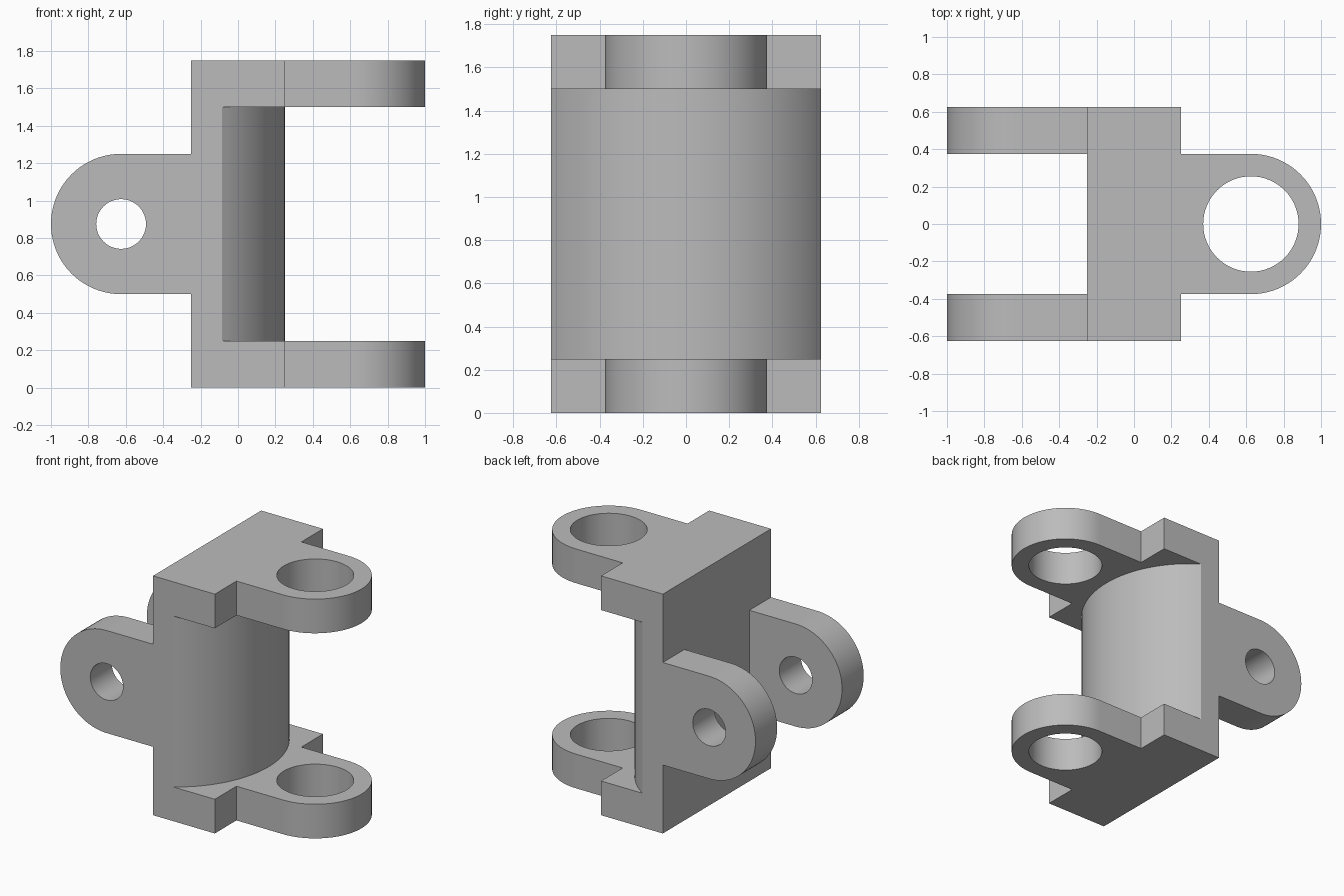
import bpy, bmesh
from math import pi, sin, cos, asin
from mathutils import Matrix, Vector

cube = bpy.data.objects.get("Cube")
if cube:
    bpy.data.objects.remove(cube)

grey = bpy.data.materials.new("cast grey")
grey.use_nodes = True
grey.diffuse_color = (0.5, 0.5, 0.5, 1)
grey.node_tree.nodes["Principled BSDF"].inputs["Base Color"].default_value = (0.5, 0.5, 0.5, 1)

WIDTH, HEIGHT, THICK = 0.625, 1.75, 0.25    # half width, height, lug thickness
LUG_R, LUG_X, BACK = 0.375, 0.625, 0.25     # lug radius, pivot offset, half depth
UPRIGHT = Matrix.Rotation(pi / 2, 4, "X")   # profile plane xy -> xz, extruding to -y


def arc(cx, cy, r, start, end, steps):
    return [(cx + r * cos(start + (end - start) * i / steps),
             cy + r * sin(start + (end - start) * i / steps)) for i in range(steps + 1)]


def prism(name, outline, low, high, turn=Matrix()):
    """Extrude a counter-clockwise outline from low to high, then turn it."""
    bm = bmesh.new()
    face = bm.faces.new([bm.verts.new((x, y, low)) for x, y in outline])
    extruded = bmesh.ops.extrude_face_region(bm, geom=[face], use_keep_orig=True)
    top = [v for v in extruded["geom"] if isinstance(v, bmesh.types.BMVert)]
    bmesh.ops.translate(bm, verts=top, vec=Vector((0, 0, high - low)))
    bmesh.ops.recalc_face_normals(bm, faces=bm.faces)
    bm.transform(turn)
    mesh = bpy.data.meshes.new(name)
    bm.to_mesh(mesh)
    bm.free()
    mesh.materials.append(grey)
    obj = bpy.data.objects.new(name, mesh)
    bpy.context.collection.objects.link(obj)
    return obj


def combine(target, tool, operation):
    """Apply a boolean and discard the tool."""
    mod = target.modifiers.new(operation.lower(), "BOOLEAN")
    mod.operation, mod.object, mod.solver = operation, tool, "EXACT"
    bpy.context.view_layer.objects.active = target
    bpy.ops.object.modifier_apply(modifier=mod.name)
    bpy.data.objects.remove(tool)


# Central web with a bowed front face
bow_r, bow_x = 0.75, -0.5
a = asin(WIDTH / bow_r)
web = [(-BACK, WIDTH), (-BACK, -WIDTH)] + arc(bow_x, 0, bow_r, -a, a, 48)
bracket = prism("joint_bracket", web, THICK / 2, HEIGHT - THICK / 2)

# End plates, each with a rounded lug
plate = ([(-BACK, WIDTH), (-BACK, -WIDTH), (BACK, -WIDTH), (BACK, -LUG_R)]
         + arc(LUG_X, 0, LUG_R, -pi / 2, pi / 2, 40) + [(BACK, LUG_R), (BACK, WIDTH)])
for z in (0, HEIGHT - THICK):
    combine(bracket, prism("end_plate", plate, z, z + THICK), "UNION")

# Rear ears on both sides, rooted inside the web
mid = HEIGHT / 2
root = -0.15
ear = [(root, mid - LUG_R), (root, mid + LUG_R)] + arc(-LUG_X, mid, LUG_R, pi / 2, 3 * pi / 2, 40)
for y in (-WIDTH, WIDTH - THICK):
    combine(bracket, prism("ear", ear, -y - THICK, -y, UPRIGHT), "UNION")

# Pin holes through the lugs and the ears
lug_hole = arc(LUG_X, 0, 0.255, 0, 2 * pi, 64)[:-1]
combine(bracket, prism("lug_hole", lug_hole, -1, HEIGHT + 1), "DIFFERENCE")
ear_hole = arc(-LUG_X, mid, 0.133, 0, 2 * pi, 48)[:-1]
combine(bracket, prism("ear_hole", ear_hole, -1, 1, UPRIGHT), "DIFFERENCE")

bpy.ops.object.select_all(action="DESELECT")
bracket.select_set(True)
bpy.context.view_layer.objects.active = bracket
bpy.ops.object.shade_smooth_by_angle(angle=pi / 6)
